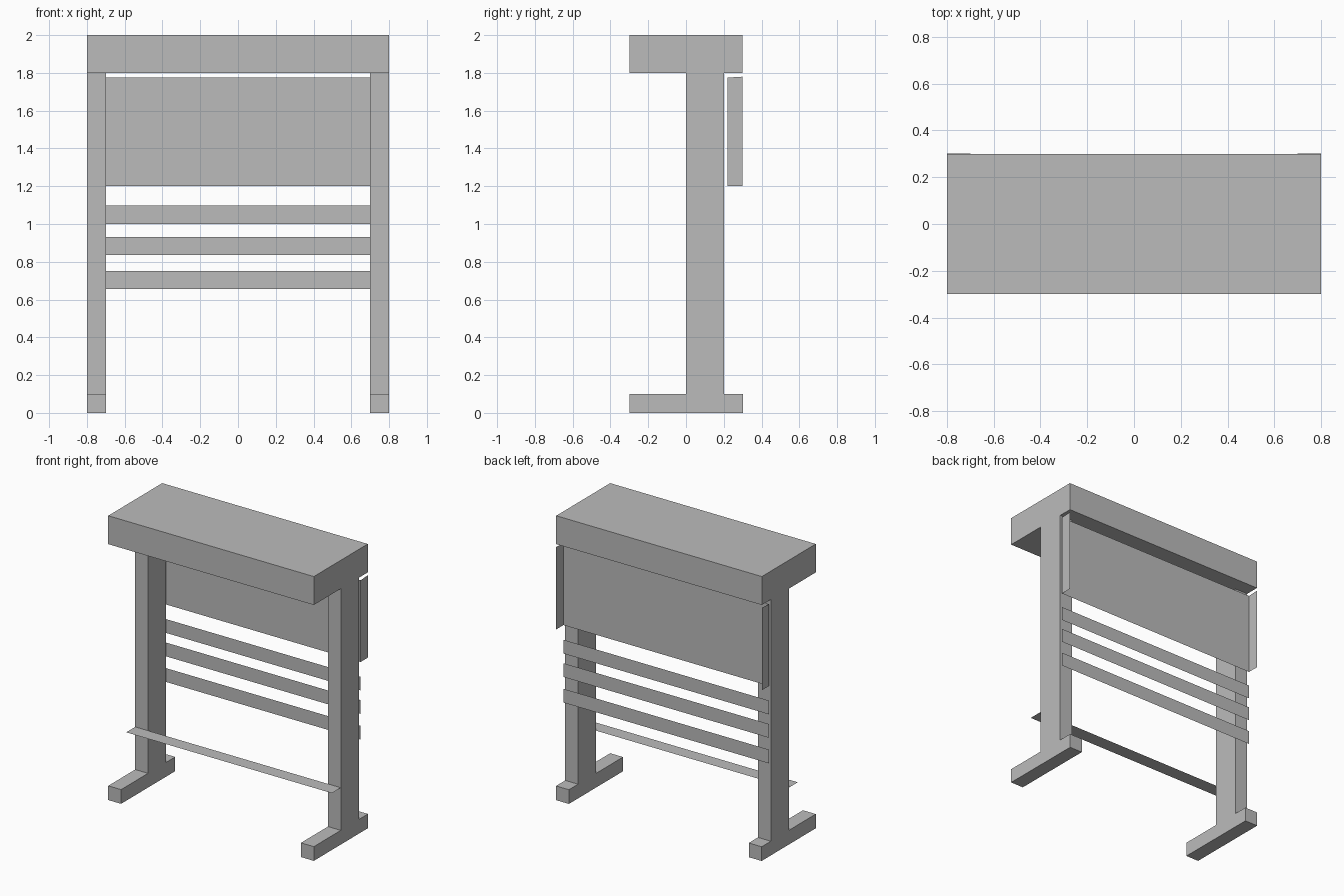
import bpy

cube = bpy.data.objects.get("Cube")
if cube:
    bpy.data.objects.remove(cube, do_unlink=True)

grey = bpy.data.materials.new("plain grey")
grey.use_nodes = True
colour = (0.5, 0.5, 0.5, 1)
grey.diffuse_color = colour
grey.node_tree.nodes["Principled BSDF"].inputs["Base Color"].default_value = colour

HALF = 0.8      # half the desk width
LEG = 0.1       # leg thickness
BACK = 0.22     # plane of the back panel and slats


def add_object(name, verts, faces):
    mesh = bpy.data.meshes.new(name)
    mesh.from_pydata(verts, [], faces)
    mesh.materials.append(grey)
    obj = bpy.data.objects.new(name, mesh)
    bpy.context.collection.objects.link(obj)
    return obj


def extrude_x(name, profile, x0, x1):
    """Solid from a (y, z) outline, counter-clockwise as seen from +x."""
    n = len(profile)
    verts = [(x, y, z) for x in (x0, x1) for y, z in profile]
    faces = [tuple(reversed(range(n))), tuple(range(n, 2 * n))]
    faces += [(i, (i + 1) % n, n + (i + 1) % n, n + i) for i in range(n)]
    return add_object(name, verts, faces)


def sheet(name, path, x0, x1):
    """Thin sheet swept along x from a two-point (y, z) line."""
    (ya, za), (yb, zb) = path
    verts = [(x0, ya, za), (x1, ya, za), (x1, yb, zb), (x0, yb, zb)]
    return add_object(name, verts, [(0, 1, 2, 3)])


# Desk top
extrude_x("desk_top", [(-0.3, 1.8), (0.3, 1.8), (0.3, 2), (-0.3, 2)], -HALF, HALF)

# Legs with their feet, and the side flanges of the back panel
leg_outline = [(-0.3, 0), (0.302, 0), (0.302, 0.1), (0.2, 0.1),
               (0.2, 1.8), (0, 1.8), (0, 0.1), (-0.3, 0.1)]
for side, s in (("left", 1), ("right", -1)):
    inner, outer = s * (HALF - LEG), s * HALF
    extrude_x(side + "_leg", leg_outline, min(inner, outer), max(inner, outer))
    add_object(side + "_panel_flange",
               [(outer, y, z) for y, z in ((BACK, 1.2), (0.3, 1.2), (0.3, 1.78), (BACK, 1.775))],
               [(0, 1, 2, 3) if s > 0 else (3, 2, 1, 0)])

# Back panel and the slats below it
sheet("back_panel", [(BACK, 1.775), (BACK, 1.2)], -HALF, HALF)
for i, z in enumerate((1.0, 0.835, 0.655)):
    sheet(f"back_slat_{i + 1}", [(BACK, z + 0.097), (BACK, z)], -HALF, HALF)

# Foot rest
sheet("foot_rest", [(-0.1, 0.4), (0, 0.4)], -HALF, HALF)
